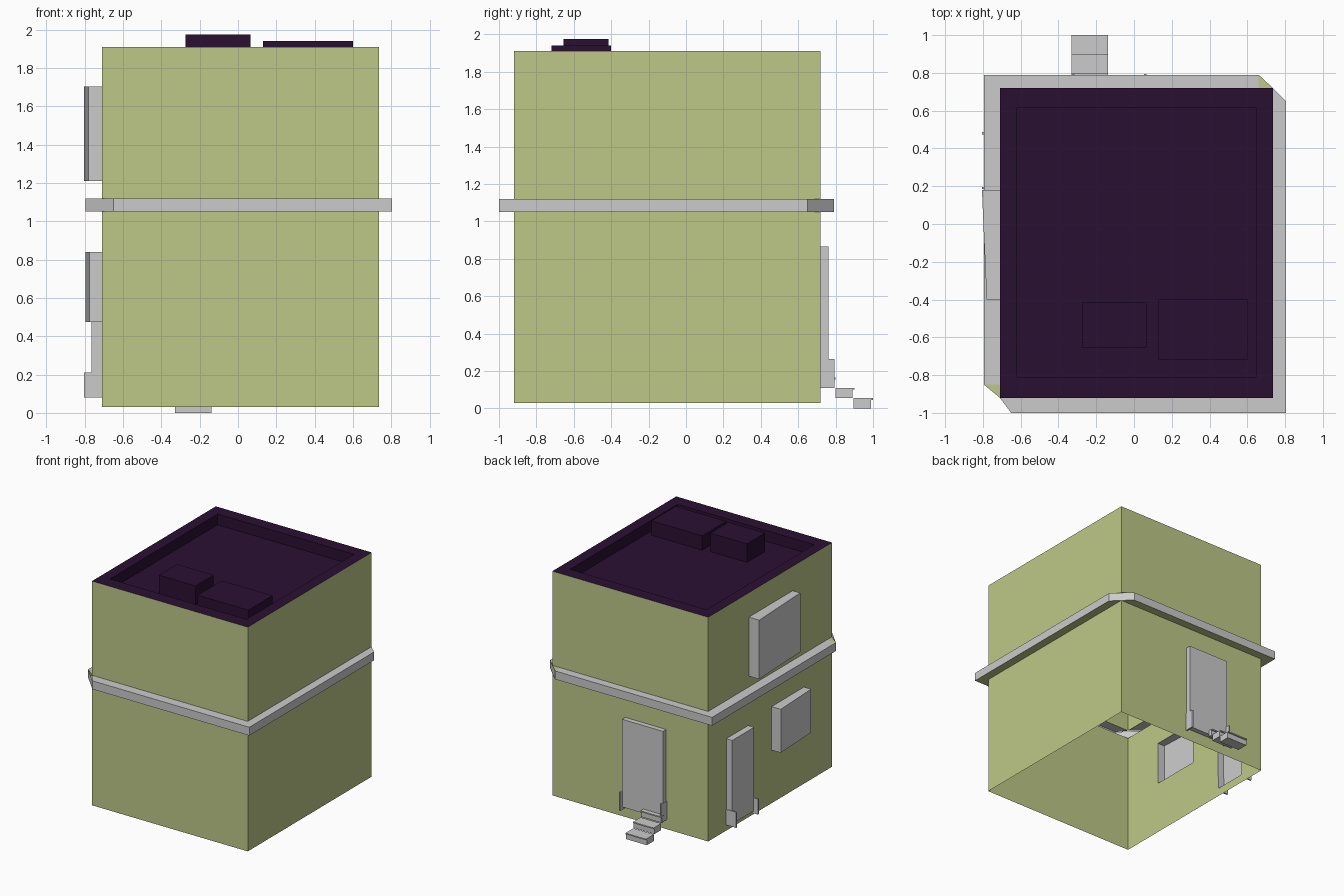
import bpy, bmesh
from mathutils import Vector

if "Cube" in bpy.data.objects:
    bpy.data.objects.remove(bpy.data.objects["Cube"])


def material(name, rgb):
    m = bpy.data.materials.new(name)
    m.diffuse_color = (*rgb, 1)
    m.use_nodes = True
    m.node_tree.nodes["Principled BSDF"].inputs["Base Color"].default_value = m.diffuse_color
    return m


GREEN = material("pale_green", (0.515, 0.578, 0.242))
DARK = material("dark_roof", (0.023, 0.005, 0.032))

X0, X1, Y0, Y1 = -0.71, 0.735, -0.92, 0.72
BASE, LOW, HIGH, TOP = 0.03, 1.05, 1.12, 1.91


def make(name, polys, mat=None, away=(0, 0, 1), inward=False):
    """Flat faces turned away from (or towards) a reference point."""
    bm = bmesh.new()
    away = Vector(away)
    for p in polys:
        f = bm.faces.new([bm.verts.new(v) for v in p])
        f.normal_update()
        if (f.normal.dot(f.calc_center_median() - away) < 0) != inward:
            f.normal_flip()
    bmesh.ops.remove_doubles(bm, verts=bm.verts, dist=1e-4)
    me = bpy.data.meshes.new(name)
    bm.to_mesh(me)
    bm.free()
    if mat:
        me.materials.append(mat)
    ob = bpy.data.objects.new(name, me)
    bpy.context.collection.objects.link(ob)
    return ob


def rect(x0, x1, y0, y1):
    return [(x0, y0), (x1, y0), (x1, y1), (x0, y1)]


def at(pts, z):
    return [(x, y, z) for x, y in pts]


def bridge(a, b):
    n = len(a)
    return [[a[i], a[(i + 1) % n], b[(i + 1) % n], b[i]] for i in range(n)]


# (along wall, outward distance, height) -> position
def left(u, d, z):
    return (X0 - d, u, z)


def back(u, d, z):
    return (u, Y1 + d, z)


def front(u, d, z):
    return (u, Y0 - d, z)


def right(u, d, z):
    return (X1 + d, u, z)


def wall(place, u0, u1, z0, z1, holes=()):
    us = sorted({u0, u1, *[u for h in holes for u in h[:2]]})
    zs = sorted({z0, z1, *[z for h in holes for z in h[2:]]})
    polys = []
    for a, b in zip(us, us[1:]):
        for c, d in zip(zs, zs[1:]):
            u, z = (a + b) / 2, (c + d) / 2
            if not any(h[0] < u < h[1] and h[2] < z < h[3] for h in holes):
                polys.append([place(*q) for q in
                              ((a, 0, c), (b, 0, c), (b, 0, d), (a, 0, d))])
    return polys


def panel(name, place, hole, d0, d1, start=0, closed=False):
    """Raised panel; its depth runs from d0 to d1 along the wall."""
    u0, u1, z0, z1 = hole
    inner = [place(u, start, z) for u, z in rect(u0, u1, z0, z1)]
    outer = [place(u, d, z) for (u, z), d in
             zip(rect(u0, u1, z0, z1), (d0, d1, d1, d0))]
    polys = bridge(inner, outer) + [outer] + ([inner] if closed else [])
    mid = sum((Vector(p) for p in inner + outer), Vector()) / 8
    return make(name, polys, away=mid)


# openings: along-wall min/max, height min/max
UPPER_WIN = (-0.40, 0.18, 1.21, 1.705)
LOWER_WIN = (-0.55, -0.12, 0.475, 0.84)
SIDE_DOOR = (0.19, 0.48, 0.10, 0.80)
BACK_DOOR = (-0.32, 0.06, 0.13, 0.865)

# walls of both storeys, open underneath
for name, za, zb, lh, bh in (
        ("lower_walls", BASE, LOW, (LOWER_WIN, SIDE_DOOR), (BACK_DOOR,)),
        ("upper_walls", HIGH, TOP, (UPPER_WIN,), ())):
    make(name, wall(left, Y0, Y1, za, zb, lh) + wall(back, X0, X1, za, zb, bh)
         + wall(front, X0, X1, za, zb) + wall(right, Y0, Y1, za, zb), GREEN)

# belt course with two cut corners
outline = [(-0.65, -1), (0.805, -1), (0.805, 0.65),
           (0.66, 0.79), (-0.795, 0.79), (-0.795, -0.85)]
make("belt_face", bridge(at(outline, LOW), at(outline, HIGH)))
a, b, c, d = rect(X0, X1, Y0, Y1)
o = outline
ledge = [[a, o[0], o[1], b], [b, o[1], o[2], c],
         [c, o[3], o[4], d], [d, o[4], o[5], a]]
make("belt_underside", [at(p, LOW) for p in ledge], GREEN, (0, 0, 2))
ledge[2][:2] = [(0.66, Y1), o[3]]
ledge[3][2:] = [o[5], (X0, -0.85)]
make("belt_top", [at(p, HIGH) for p in ledge], None, (0, 0, 0))
make("belt_corner_tops", [at([c, o[3], (0.66, Y1)], HIGH),
                          at([a, o[5], (X0, -0.85)], HIGH)], GREEN, (0, 0, 0))

# roof: parapet rim, inner sides and sunken deck
DECK = 1.82
rim = rect(-0.62, 0.645, -0.81, 0.615)
make("parapet_rim", bridge(at(rect(X0, X1, Y0, Y1), TOP), at(rim, TOP)), DARK)
make("parapet_inside", bridge(at(rim, TOP), at(rim, DECK)), DARK,
     (0, 0, 1.86), True)
make("roof_deck", [at(rim, DECK)], DARK)
for name, r, z in (("roof_unit_tall", rect(-0.275, 0.065, -0.655, -0.415), 1.975),
                   ("roof_unit_low", rect(0.13, 0.60, -0.72, -0.40), 1.94)):
    mid = ((r[0][0] + r[1][0]) / 2, (r[0][1] + r[2][1]) / 2, DECK)
    make(name, bridge(at(r, DECK), at(r, z)) + [at(r, z)], DARK, mid)

# windows and doors, pushed out of the walls
panel("upper_window", left, UPPER_WIN, 0.07, 0.095)
panel("lower_window", left, LOWER_WIN, 0.065, 0.085)
panel("side_door", left, SIDE_DOOR, 0.055, 0.055)
panel("back_door", back, BACK_DOOR, 0.042, 0.042)

# small guards on both sides of each door
for label, place, door, z0, z1, depth in (
        ("side", left, SIDE_DOOR, 0.08, 0.21, 0.095),
        ("back", back, BACK_DOOR, 0.11, 0.265, 0.075)):
    for i, u in enumerate(door[:2]):
        panel(f"{label}_door_guard_{i}", place, (u - 0.006, u + 0.006, z0, z1),
              depth, depth, closed=True)

# back steps, each with a thin overhanging tread
for i, (y0, y1, z) in enumerate(((0.76, 0.80, 0.165), (0.80, 0.90, 0.11),
                                 (0.895, 1.0, 0.055))):
    s, e = y0 - Y1, y1 - Y1
    panel(f"step_riser_{i}", back, (-0.33, -0.138, z - 0.055, z - 0.01),
          e - 0.01, e - 0.01, s, True)
    panel(f"step_tread_{i}", back, (-0.33, -0.138, z - 0.01, z), e, e, s, True)
